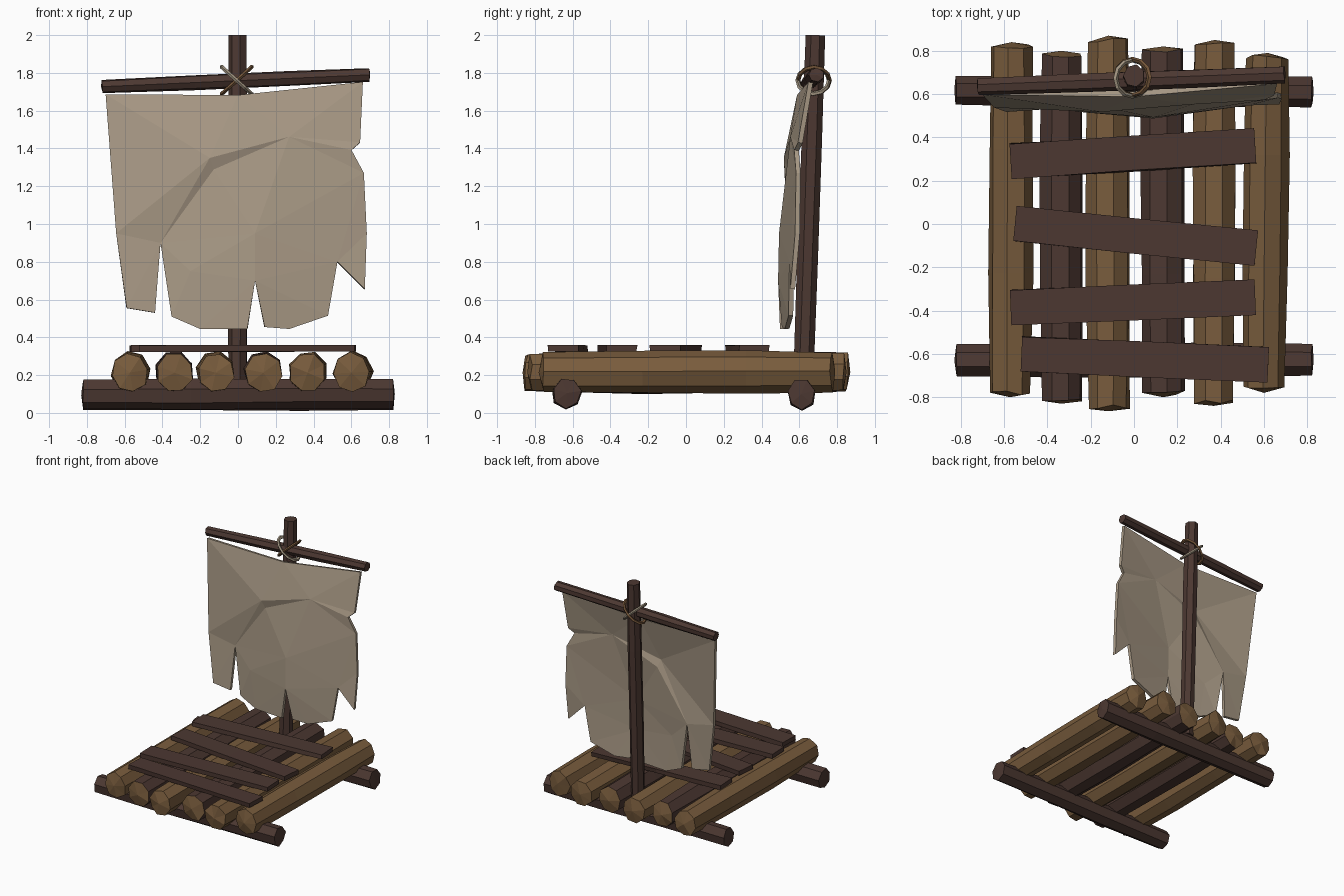
import bpy, bmesh, math, random
from mathutils import Vector, Matrix
from mathutils.geometry import delaunay_2d_cdt

if "Cube" in bpy.data.objects:
    bpy.data.objects.remove(bpy.data.objects["Cube"])

random.seed(4)


def mat(name, rgb):
    m = bpy.data.materials.new(name)
    m.diffuse_color = (*rgb, 1)
    m.use_nodes = True
    m.node_tree.nodes["Principled BSDF"].inputs["Base Color"].default_value = m.diffuse_color
    return m


DARK = mat("dark wood", (0.072, 0.039, 0.031))
LIGHT = mat("light wood", (0.19, 0.107, 0.046))
CLOTH = mat("sail cloth", (0.40, 0.325, 0.24))
ROPE_PALE = mat("pale rope", (0.36, 0.30, 0.22))
ROPE_BROWN = mat("brown rope", (0.17, 0.09, 0.04))


def finish(name, bm, mats):
    bmesh.ops.recalc_face_normals(bm, faces=bm.faces[:])
    me = bpy.data.meshes.new(name)
    bm.to_mesh(me)
    bm.free()
    for m in mats:
        me.materials.append(m)
    ob = bpy.data.objects.new(name, me)
    bpy.context.collection.objects.link(ob)
    return ob


def timber(name, p0, p1, ru, rv, sides, mats, stations=(0, 0.35, 0.7, 1),
           jitter=0.06, ragged=0.0, turn=0.0, taper=0.9):
    """Rough hewn bar from p0 to p1; caps are fans and use the last material."""
    p0, p1 = Vector(p0), Vector(p1)
    d = (p1 - p0).normalized()
    up = Vector((0, 1, 0)) if abs(d.z) > 0.7 else Vector((0, 0, 1))
    u = d.cross(up).normalized()
    v = u.cross(d)
    bm = bmesh.new()
    rings = []
    for t in stations:
        end = t in (0, 1)
        inward = d * (1 if t == 0 else -1)
        ring = []
        for i in range(sides):
            a = turn + math.tau * i / sides
            k = (taper if end else 1) * (1 + random.uniform(-jitter, jitter))
            p = p0.lerp(p1, t) + (u * math.cos(a) * ru + v * math.sin(a) * rv) * k
            if end:
                p += inward * random.uniform(0.3, 1) * ragged
            ring.append(bm.verts.new(p))
        rings.append(ring)
    for a, b in zip(rings, rings[1:]):
        for i in range(sides):
            j = (i + 1) % sides
            bm.faces.new((a[i], a[j], b[j], b[i]))
    for ring, p in ((rings[0], p0), (rings[-1], p1)):
        if ragged:
            c = bm.verts.new(p)
            caps = [bm.faces.new((ring[i], ring[(i + 1) % sides], c)) for i in range(sides)]
        else:
            caps = [bm.faces.new(ring)]
        for f in caps:
            f.material_index = len(mats) - 1
    return finish(name, bm, mats)


# Deck logs: x at front, x at back, y front, y back, bark colour
LOGS = [(-0.572, -0.565, -0.80, 0.84, LIGHT), (-0.335, -0.335, -0.83, 0.80, DARK),
        (-0.118, -0.118, -0.865, 0.87, LIGHT), (0.135, 0.135, -0.80, 0.82, DARK),
        (0.368, 0.372, -0.84, 0.85, LIGHT), (0.60, 0.618, -0.78, 0.79, LIGHT)]
for n, (xf, xb, yf, yb, bark) in enumerate(LOGS):
    timber(f"deck_log_{n + 1}", (xf, yf, 0.213), (xb, yb, 0.216), 0.104, 0.112, 8,
           (bark, LIGHT), jitter=0.05, ragged=0.03, turn=random.uniform(0, 0.7), taper=0.93)

# Cross beams underneath
timber("front_cross_beam", (-0.83, -0.63, 0.1), (0.83, -0.63, 0.105), 0.08, 0.083, 7,
       (DARK,), ragged=0.012, turn=0.3, taper=0.95)
timber("back_cross_beam", (-0.83, 0.618, 0.093), (0.83, 0.61, 0.1), 0.075, 0.085, 7,
       (DARK,), ragged=0.012, turn=0.2, taper=0.95)

# Deck planks: left x, left y, right x, right y
PLANKS = [(-0.57, 0.29, 0.56, 0.36), (-0.55, 0.00, 0.565, -0.11),
          (-0.57, -0.385, 0.56, -0.34), (-0.52, -0.60, 0.62, -0.65)]
for n, (xl, yl, xr, yr) in enumerate(PLANKS):
    timber(f"deck_plank_{n + 1}", (xl, yl, 0.34), (xr, yr, 0.342), 0.08 * 1.414, 0.0175 * 1.414,
           4, (DARK,), stations=(0, 0.5, 1), jitter=0.05, turn=math.pi / 4, taper=1)

# Mast and yard
timber("mast", (0, 0.622, 0.16), (0, 0.685, 2.0), 0.053, 0.056, 7, (DARK,),
       jitter=0.05, taper=0.97)
timber("yard", (-0.725, 0.635, 1.727), (0.70, 0.69, 1.79), 0.044, 0.041, 7, (DARK,),
       jitter=0.05, ragged=0.008)

# Rope lashings: two crossed rings round the mast and yard
for name, tilt, m, y in (("pale_lashing", 42, ROPE_PALE, 0.673),
                         ("brown_lashing", -42, ROPE_BROWN, 0.678)):
    bpy.ops.mesh.primitive_torus_add(major_segments=12, minor_segments=5,
                                     major_radius=0.083, minor_radius=0.011)
    ring = bpy.context.object
    ring.name = name
    ring.data.transform(Matrix.Translation((-0.007, y, 1.76))
                        @ Matrix.Rotation(math.radians(tilt), 4, 'Y')
                        @ Matrix.Diagonal((1.27, 1, 1, 1)))
    ring.data.materials.append(m)

# Torn sail: outline as x, z, y, then inner fold points
EDGE = [(-0.70, 1.685, 0.61), (0.0, 1.68, 0.60), (0.66, 1.75, 0.66), (0.645, 1.43, 0.605),
        (0.60, 1.39, 0.585), (0.665, 1.27, 0.595), (0.68, 0.95, 0.59), (0.67, 0.655, 0.565),
        (0.525, 0.80, 0.56), (0.475, 0.515, 0.555), (0.27, 0.445, 0.535), (0.14, 0.455, 0.52),
        (0.09, 0.70, 0.50), (0.05, 0.445, 0.51), (-0.20, 0.445, 0.53), (-0.35, 0.51, 0.545),
        (-0.41, 0.90, 0.56), (-0.44, 0.53, 0.54), (-0.59, 0.555, 0.53), (-0.645, 0.95, 0.55)]
FOLDS = [(-0.15, 1.35, 0.53), (-0.13, 1.29, 0.55), (0.09, 0.95, 0.505),
         (0.27, 1.46, 0.565), (-0.25, 0.75, 0.53)]
pts = EDGE + FOLDS
ne = len(EDGE)
rim = [(i, (i + 1) % ne) for i in range(ne)]
creases = [(1, ne), (ne, 16), (ne + 1, 16), (ne + 2, 12), (ne + 3, 4)]
verts, _, faces, orig, _, _ = delaunay_2d_cdt(
    [Vector((x, z)) for x, z, _ in pts], rim + creases, [], 0, 1e-5)


def inside(c):
    hit = False
    for i, j in rim:
        (x1, z1, _), (x2, z2, _) = EDGE[i], EDGE[j]
        if (z1 > c.y) != (z2 > c.y) and c.x < x1 + (c.y - z1) * (x2 - x1) / (z2 - z1):
            hit = not hit
    return hit


bm = bmesh.new()
bv = [bm.verts.new((p.x, pts[o[0]][2], p.y)) for p, o in zip(verts, orig)]
for f in faces:
    if inside(sum((verts[i] for i in f), Vector((0, 0))) / 3):
        bm.faces.new([bv[i] for i in f])
for v in [v for v in bm.verts if not v.link_faces]:
    bm.verts.remove(v)
sail = finish("torn_sail", bm, (CLOTH,))
thick = sail.modifiers.new("thickness", 'SOLIDIFY')
thick.thickness = 0.025
thick.offset = 0
